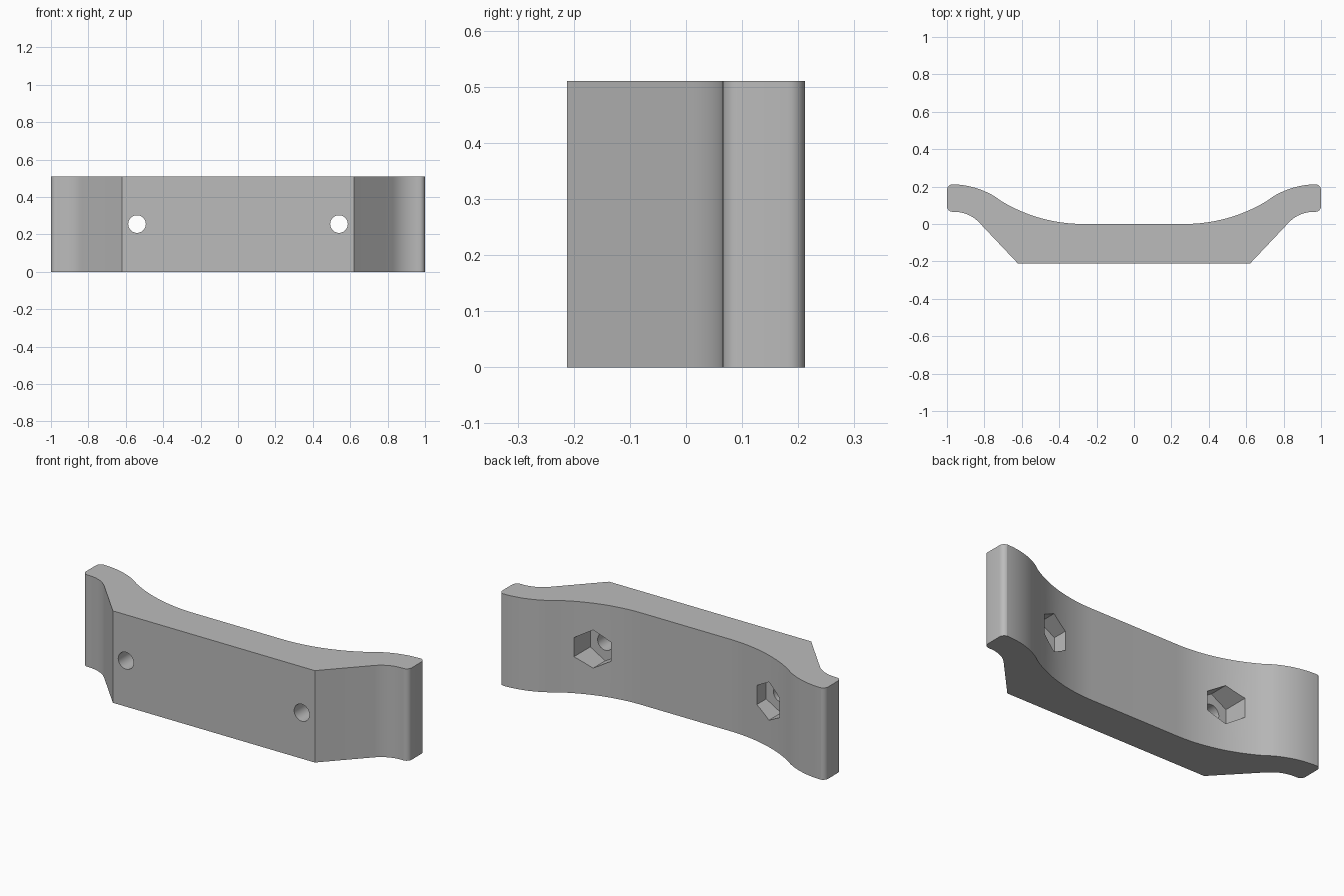
import bpy
import bmesh
from math import sin, cos, pi, radians, tan
from mathutils import Vector

cube = bpy.data.objects.get("Cube")
if cube:
    bpy.data.objects.remove(cube, do_unlink=True)

HEIGHT = 0.51
HOLE_X = 0.54


def prism(name, points, depth):
    """Extrude a closed outline of 3D points along a depth vector."""
    bm = bmesh.new()
    face = bm.faces.new([bm.verts.new(p) for p in points])
    grown = bmesh.ops.extrude_face_region(bm, geom=[face])
    moved = [v for v in grown["geom"] if isinstance(v, bmesh.types.BMVert)]
    bmesh.ops.translate(bm, verts=moved, vec=Vector(depth))
    bmesh.ops.recalc_face_normals(bm, faces=bm.faces)
    mesh = bpy.data.meshes.new(name)
    bm.to_mesh(mesh)
    bm.free()
    obj = bpy.data.objects.new(name, mesh)
    bpy.context.collection.objects.link(obj)
    return obj


def arc(cx, cy, r, start, end, steps):
    """Points on an arc, angles in degrees."""
    angles = [radians(start + (end - start) * i / steps) for i in range(steps + 1)]
    return [(cx + r * cos(a), cy + r * sin(a)) for a in angles]


# Right half of the outline, from the front corner round to the flat back
slope = 46.7
half = [(0.62, -0.212)]
half += arc(0.96, -0.117, 0.182, 90 + slope, 90, 12)    # hollow under the lip
half += arc(0.97, 0.095, 0.03, -90, 0, 6)               # lip corners
half += arc(0.97, 0.182, 0.03, 0, 84, 6)
half += arc(0.977, -0.238, 0.45, 90, 121, 12)           # crest of the lip
half += arc(0.27, 0.85, 0.85, -59, -90, 16)             # sweep to the flat back
outline = half + [(-x, y) for x, y in reversed(half)]
bracket = prism("curved_bracket", [(x, y, 0) for x, y in outline], (0, 0, HEIGHT))


# Bolt holes with hexagonal nut pockets, cut from the back
def cutter(name, x, radius, sides, y_start, y_end):
    ring = [2 * pi * i / sides for i in range(sides)]
    points = [(x + radius * sin(a), y_start, HEIGHT / 2 + radius * cos(a)) for a in ring]
    return prism(name, points, (0, y_end - y_start, 0))


bpy.context.view_layer.objects.active = bracket
for side in (-1, 1):
    for tool in (cutter("bolt_hole", side * HOLE_X, 0.047, 40, -0.4, 0.4),
                 cutter("nut_pocket", side * HOLE_X, 0.106, 6, -0.063, 0.4)):
        cut = bracket.modifiers.new(tool.name, 'BOOLEAN')
        cut.operation = 'DIFFERENCE'
        cut.solver = 'EXACT'
        cut.object = tool
        bpy.ops.object.modifier_apply(modifier=cut.name)
        bpy.data.objects.remove(tool, do_unlink=True)

# Plain grey finish
grey = bpy.data.materials.new("plain_grey")
grey.use_nodes = True
colour = (0.5, 0.5, 0.5, 1)
grey.diffuse_color = colour
grey.node_tree.nodes["Principled BSDF"].inputs["Base Color"].default_value = colour
bracket.data.materials.clear()
bracket.data.materials.append(grey)

# Smooth curves, crisp edges
bpy.ops.object.select_all(action='DESELECT')
bracket.select_set(True)
bpy.ops.object.shade_smooth_by_angle(angle=radians(25))
